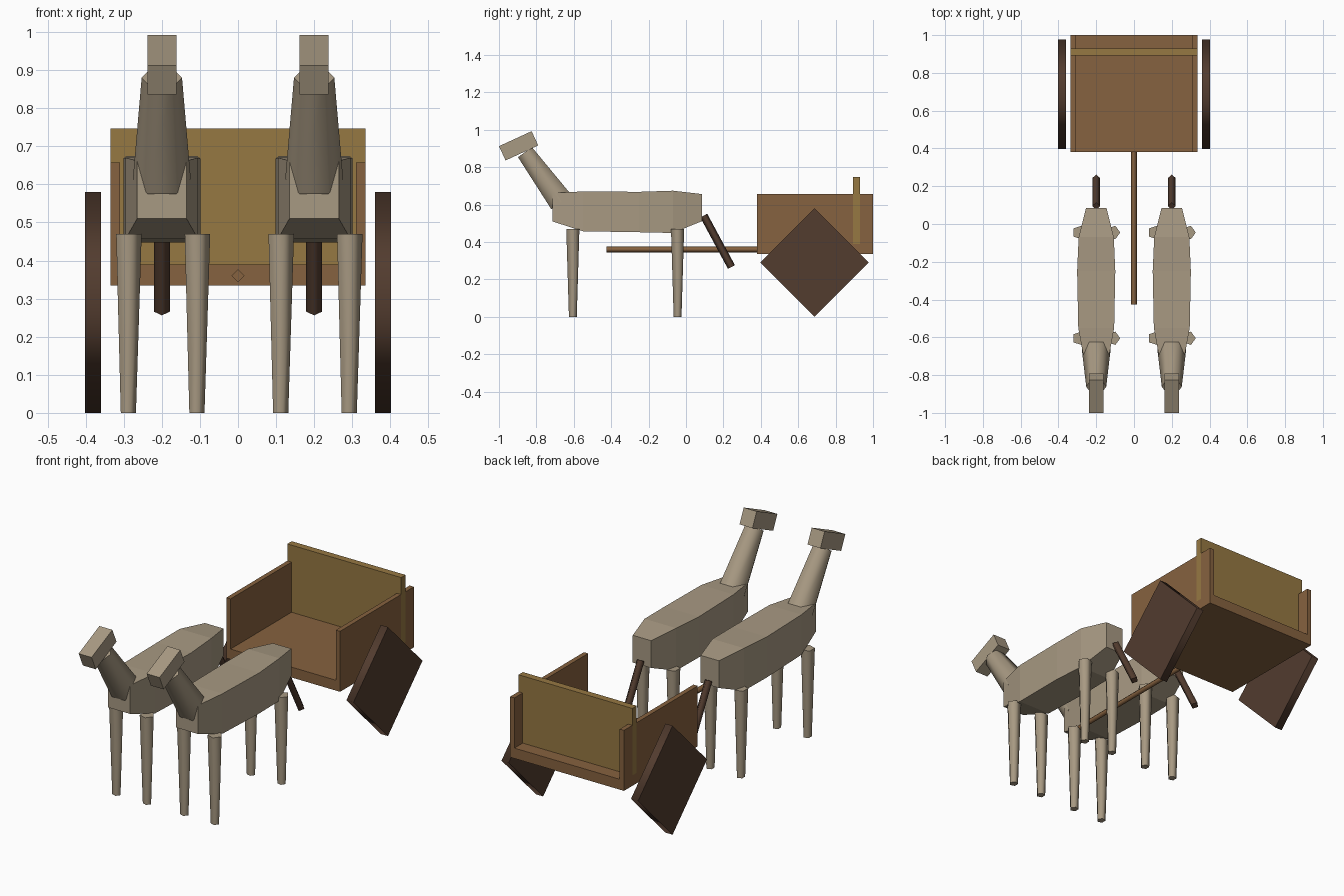
import bpy, bmesh, math
from mathutils import Vector, Matrix

default = bpy.data.objects.get("Cube")
if default:
    bpy.data.objects.remove(default)


def material(name, rgb):
    mat = bpy.data.materials.new(name)
    mat.use_nodes = True
    mat.diffuse_color = (*rgb, 1)
    mat.node_tree.nodes["Principled BSDF"].inputs["Base Color"].default_value = (*rgb, 1)
    return mat


HIDE = material("pale_hide", (0.39, 0.32, 0.225))
WOOD = material("brown_wood", (0.24, 0.122, 0.05))
OCHRE = material("ochre_wood", (0.305, 0.188, 0.055))
DARK = material("dark_brown", (0.085, 0.045, 0.028))


def finish(name, bm, mat):
    bmesh.ops.recalc_face_normals(bm, faces=bm.faces)
    mesh = bpy.data.meshes.new(name)
    bm.to_mesh(mesh)
    bm.free()
    mesh.materials.append(mat)
    obj = bpy.data.objects.new(name, mesh)
    bpy.context.collection.objects.link(obj)
    return obj


def loft(name, rings, mat, smooth=False):
    """Skin a list of point rings and cap both ends, with crisp cap edges."""
    bm = bmesh.new()
    loops = [[bm.verts.new(p) for p in ring] for ring in rings]
    n = len(loops[0])
    for a, b in zip(loops, loops[1:]):
        for i in range(n):
            j = (i + 1) % n
            bm.faces.new((a[i], a[j], b[j], b[i])).smooth = smooth
    caps = [bm.faces.new(loops[0]), bm.faces.new(loops[-1])]
    for cap in caps:
        for edge in cap.edges:
            edge.smooth = False
    return finish(name, bm, mat)


def rod(name, start, end, r0, r1, sides, mat, u=(1, 0, 0)):
    """Tapered, smooth-sided rod whose first corner points along u."""
    start, end, u = Vector(start), Vector(end), Vector(u)
    v = (end - start).normalized().cross(u)
    angles = [math.tau * i / sides for i in range(sides)]
    rings = [[c + r * (u * math.cos(a) + v * math.sin(a)) for a in angles]
             for c, r in ((start, r0), (end, r1))]
    return loft(name, rings, mat, True)


def box(name, low, high, mat):
    bm = bmesh.new()
    low, high = Vector(low), Vector(high)
    bmesh.ops.create_cube(bm, size=1, matrix=Matrix.Translation((low + high) / 2)
                          @ Matrix.Diagonal((*(high - low), 1)))
    return finish(name, bm, mat)


def animal(side, x):
    # Body stations: y, half width, bottom, top
    stations = [(-0.715, 0.065, 0.51, 0.662), (-0.55, 0.095, 0.457, 0.67),
                (-0.25, 0.101, 0.452, 0.668), (-0.07, 0.093, 0.448, 0.674),
                (0.085, 0.054, 0.511, 0.656)]
    loft(side + "_body", [[(x - w, y, b), (x + w, y, b), (x + w, y, t), (x - w, y, t)]
                          for y, w, b, t in stations], HIDE)
    # Legs
    for end, y in (("front", -0.605), ("rear", -0.045)):
        for part, dx in (("right", -0.09), ("left", 0.09)):
            rod(f"{side}_{end}_{part}_leg", (x + dx, y, 0), (x + dx, y, 0.47),
                0.022, 0.037, 5, HIDE)
    # Neck, head and tail
    rod(side + "_neck", (x, -0.667, 0.614), (x, -0.861, 0.88), 0.076, 0.053, 6, HIDE)
    head = box(side + "_head", (-0.038, -0.096, -0.042), (0.038, 0.096, 0.042), HIDE)
    head.location = (x, -0.895, 0.914)
    head.rotation_euler.x = math.radians(24.7)
    rod(side + "_tail", (x, 0.095, 0.541), (x, 0.243, 0.266), 0.021, 0.021, 4, DARK)


animal("right", -0.2)
animal("left", 0.2)

# Cart bed, tail board and draw pole
box("cart_floor", (-0.31, 0.38, 0.335), (0.31, 1.0, 0.39), WOOD)
box("tail_board", (-0.335, 0.893, 0.39), (0.335, 0.93, 0.747), OCHRE)
rod("draw_pole", (0, -0.425, 0.36), (0, 0.385, 0.36), 0.017, 0.017, 4, WOOD)

# Cart sides and square wheels
for side, s in (("right", -1), ("left", 1)):
    inner, outer = sorted((s * 0.31, s * 0.335))
    box(side + "_cart_side", (inner, 0.38, 0.335), (outer, 1.0, 0.657), WOOD)
    rod(side + "_wheel", (s * 0.36, 0.687, 0.29), (s * 0.402, 0.687, 0.29),
        0.29, 0.29, 4, DARK, u=(0, 0, 1))
